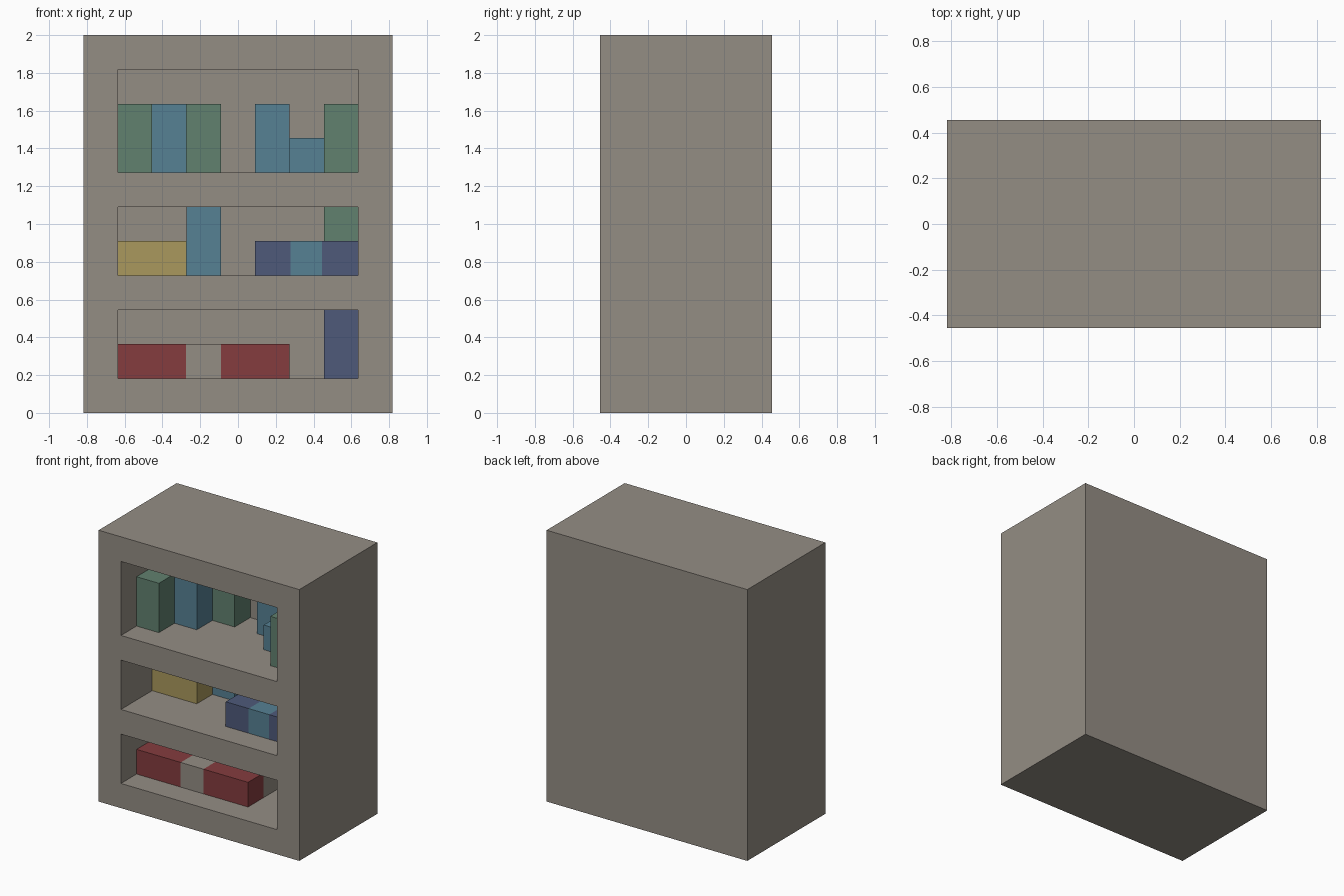
import bpy
from mathutils import Vector

U = 2 / 11            # the model sits on a grid of 9 x 5 x 11 blocks
BACK = 4              # depth, in blocks, where the back wall begins

if "Cube" in bpy.data.objects:
    bpy.data.objects.remove(bpy.data.objects["Cube"], do_unlink=True)


def make_material(name, rgb):
    linear = [((c / 255 + 0.055) / 1.055) ** 2.4 for c in rgb] + [1]
    mat = bpy.data.materials.new(name)
    mat.use_nodes = True
    mat.diffuse_color = linear
    for node in mat.node_tree.nodes:
        if node.type == 'BSDF_PRINCIPLED':
            node.inputs["Base Color"].default_value = linear
    return mat


stone = make_material("warm_grey", (148, 141, 132))
red = make_material("dull_red", (133, 60, 62))
navy = make_material("navy", (78, 90, 122))
blue = make_material("steel_blue", (86, 129, 148))
green = make_material("sage_green", (97, 129, 111))
yellow = make_material("straw_yellow", (170, 153, 93))


def box(name, mat, x, y, z):
    """Box from block ranges: x from the right side, y from the front, z from the floor."""
    lo = Vector((x[0] - 4.5, y[0] - 2.5, z[0])) * U
    hi = Vector((x[1] - 4.5, y[1] - 2.5, z[1])) * U
    bpy.ops.mesh.primitive_cube_add(size=1)
    ob = bpy.context.object
    ob.name = name
    for v in ob.data.vertices:
        v.co = [l + (c + 0.5) * (h - l) for l, c, h in zip(lo, v.co, hi)]
    ob.data.materials.append(mat)
    return ob


# Cabinet body with three shelf openings cut into the front
cabinet = box("cabinet", stone, (0, 9), (0, 5), (0, 11))
for bottom, top in ((1, 3), (4, 6), (7, 10)):
    cutter = box("shelf_cutter", stone, (1, 8), (-1, BACK), (bottom, top))
    cutter.hide_render = True
    mod = cabinet.modifiers.new("shelf_opening", 'BOOLEAN')
    mod.operation = 'DIFFERENCE'
    mod.solver = 'EXACT'
    mod.object = cutter
    bpy.context.view_layer.objects.active = cabinet
    bpy.ops.object.modifier_apply(modifier=mod.name)
    bpy.data.objects.remove(cutter, do_unlink=True)

# Books: name, colour, x range, front depth, z range
books = [
    # bottom shelf
    ("red_books_right", red, (1, 2.98), 1, (1, 2)),
    ("grey_book", stone, (2.98, 4), 1, (1, 2)),
    ("red_books_left", red, (4, 6), 1, (1, 2)),
    ("tall_navy_book", navy, (7, 8), 2, (1, 3)),
    # middle shelf
    ("yellow_books", yellow, (1, 3), 2, (4, 5)),
    ("tall_blue_book", blue, (3, 4), 3, (4, 6)),
    ("navy_book_inner", navy, (5, 6.03), 1, (4, 5)),
    ("blue_book_middle", blue, (6.03, 6.95), 1, (4, 5)),
    ("navy_book_outer", navy, (6.95, 8), 1, (4, 5)),
    ("stacked_green_book", green, (7, 8), 2, (5, 6)),
    # top shelf
    ("green_book_right", green, (1, 2), 1, (7, 9)),
    ("blue_book_right", blue, (2, 3), 2, (7, 9)),
    ("green_book_inner", green, (3, 4), 3, (7, 9)),
    ("blue_book_inner", blue, (5, 6), 3, (7, 9)),
    ("short_blue_book", blue, (6, 7), 2, (7, 8)),
    ("green_book_left", green, (7, 8), 1, (7, 9)),
]
for name, mat, x, front, z in books:
    box(name, mat, x, (front, front + 1), z)
    # Grey backing fills the space between the book and the back wall
    if front + 1 < BACK:
        box(name + "_backing", stone, x, (front + 1, BACK), z)
